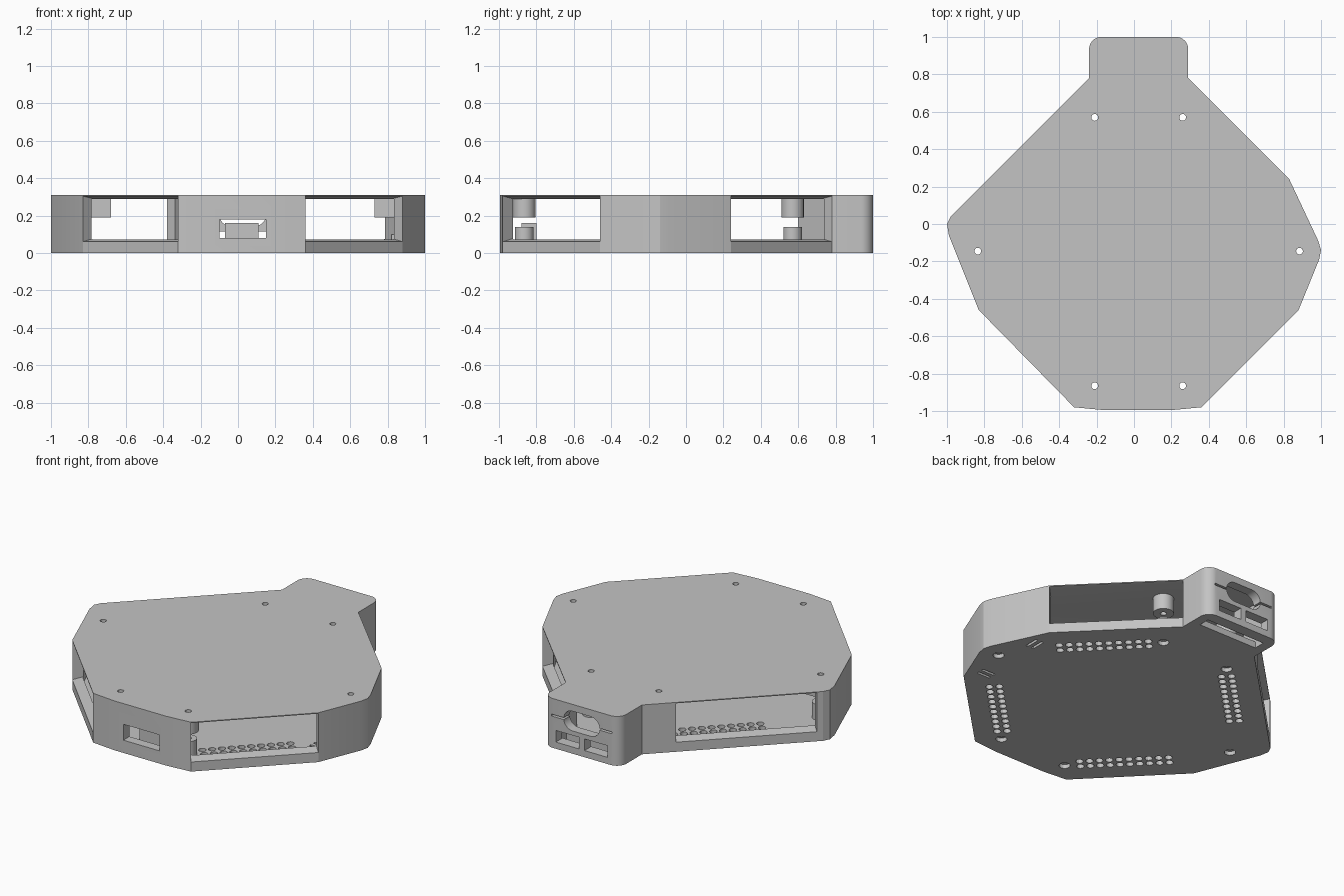
import bpy, bmesh, math
from mathutils import Vector

if "Cube" in bpy.data.objects:
    bpy.data.objects.remove(bpy.data.objects["Cube"])

grey = bpy.data.materials.new("light_grey")
grey.diffuse_color = (0.55, 0.55, 0.55, 1)
grey.use_nodes = True
grey.node_tree.nodes["Principled BSDF"].inputs["Base Color"].default_value = grey.diffuse_color
CX, CY = 0.025, -0.145          # centre of the hole pattern
H = 0.31


def add_prism(bm, poly, z0, z1):
    """Vertical prism from a counter-clockwise outline."""
    lo = [bm.verts.new((x, y, z0)) for x, y in poly]
    hi = [bm.verts.new((x, y, z1)) for x, y in poly]
    n = len(poly)
    bm.faces.new(lo[::-1])
    bm.faces.new(hi)
    for i in range(n):
        j = (i + 1) % n
        bm.faces.new((lo[i], lo[j], hi[j], hi[i]))


def add_box(bm, x0, x1, y0, y1, z0, z1):
    add_prism(bm, [(x0, y0), (x1, y0), (x1, y1), (x0, y1)], z0, z1)


def circle(x, y, r, n):
    return [(x + r * math.cos(2 * math.pi * i / n), y + r * math.sin(2 * math.pi * i / n)) for i in range(n)]


def finish(bm, name):
    bmesh.ops.recalc_face_normals(bm, faces=bm.faces)
    me = bpy.data.meshes.new(name)
    bm.to_mesh(me)
    bm.free()
    me.materials.append(grey)
    ob = bpy.data.objects.new(name, me)
    bpy.context.collection.objects.link(ob)
    return ob


def cut(ob, cutter):
    m = ob.modifiers.new("cut", 'BOOLEAN')
    m.operation, m.solver, m.object = 'DIFFERENCE', 'EXACT', cutter
    bpy.context.view_layer.objects.active = ob
    bpy.ops.object.modifier_apply(modifier=m.name)


def drop(ob):
    bpy.data.objects.remove(ob, do_unlink=True)


def inset(poly, d):
    """Mitred inward offset of a counter-clockwise outline."""
    out = []
    for i, p in enumerate(poly):
        p = Vector(p)
        a = (p - Vector(poly[i - 1])).normalized()
        b = (Vector(poly[(i + 1) % len(poly)]) - p).normalized()
        na, nb = Vector((-a.y, a.x)), Vector((-b.y, b.x))
        q = p + (na + nb) * (d / (1 + na.dot(nb)))
        out.append((q.x, q.y))
    return out


def arc(x, y, r, a0, a1, n=8):
    return [(x + r * math.cos(math.radians(a0 + (a1 - a0) * i / n)),
             y + r * math.sin(math.radians(a0 + (a1 - a0) * i / n))) for i in range(n + 1)]


# Outline of the case with the rear connector tab
R = 0.065
outline = [(-0.32, -0.98), (-0.16, -0.995), (0.2, -0.995), (0.36, -0.98), (0.88, -0.46),
           (0.99, -0.19), (1.0, -0.14), (0.985, -0.09), (0.83, 0.24), (0.29, 0.78)]
outline += arc(0.29 - R, 1 - R, R, 0, 90) + arc(-0.24 + R, 1 - R, R, 90, 180)
outline += [(-0.24, 0.78), (-0.98, 0.04), (-1.0, 0.0), (-0.99, -0.06), (-0.83, -0.46)]

bm = bmesh.new()
add_prism(bm, outline, 0, H)
shell = finish(bm, "case_shell")

bm = bmesh.new()
add_prism(bm, inset(outline, 0.06), 0.04, 0.288)
c = finish(bm, "cavity")
cut(shell, c)
drop(c)

# Diagonal side windows, with sloped sill and lintel
for p, q in [((0.36, -0.98), (0.88, -0.46)), ((0.83, 0.24), (0.29, 0.78)),
             ((-0.38, 0.64), (-0.955, 0.065)), ((-0.83, -0.46), (-0.32, -0.98))]:
    p, q = Vector(p), Vector(q)
    t = (q - p).normalized()
    n = Vector((t.y, -t.x))
    bm = bmesh.new()
    for d, z0, z1 in ((0.01, 0.058, 0.306), (-0.09, 0.08, 0.288)):
        for e in (p, q):
            for z in (z0, z1):
                bm.verts.new((*(e + n * d), z))
    bmesh.ops.convex_hull(bm, input=bm.verts)
    c = finish(bm, "window_cutter")
    cut(shell, c)
    drop(c)

# Screw holes, floor vents, slits, front slot and rear ports
screws = [(-0.21, 0.57), (0.26, 0.57), (0.885, -0.145), (-0.835, -0.145), (0.26, -0.865), (-0.21, -0.865)]
bm = bmesh.new()
for s in screws:
    add_prism(bm, circle(*s, 0.018, 16), -0.1, 0.4)
screw_cutter = finish(bm, "screw_cutter")

bm = bmesh.new()
for k in range(4):
    a = math.radians(45 + 90 * k)
    for row in (0.635, 0.692):
        for i in range(10):
            s = (i - 4.5) * 0.0565
            add_prism(bm, circle(CX + row * math.cos(a) - s * math.sin(a),
                                 CY + row * math.sin(a) + s * math.cos(a), 0.022, 12), -0.05, 0.1)
for i in (-0.02, 0.02):
    add_box(bm, 0.81 + i - 0.008, 0.81 + i + 0.008, 0.04, 0.13, -0.05, 0.1)
    add_box(bm, 0.76, 0.85, -0.35 + i - 0.008, -0.35 + i + 0.008, -0.05, 0.1)
add_box(bm, -0.10, 0.15, -1.1, -0.9, 0.08, 0.18)         # front slot
add_box(bm, -0.18, 0.23, 0.86, 0.93, -0.05, 0.05)        # slot under the tab
for x in (-0.155, 0.045):
    add_box(bm, x, x + 0.16, 0.936, 1.1, 0.042, 0.115)   # rear ports
openings = finish(bm, "opening_cutter")

bm = bmesh.new()                                         # rounded rear opening
r, zc = 0.062, 0.205
ring = arc(0.15 - r, zc, r, -90, 90, 12) + arc(-0.10 + r, zc, r, 90, 270, 12)
f = bm.faces.new([bm.verts.new((x, 0.9, z)) for x, z in ring])
ex = bmesh.ops.extrude_face_region(bm, geom=[f])
bmesh.ops.translate(bm, vec=(0, 0.2, 0), verts=[v for v in ex["geom"] if isinstance(v, bmesh.types.BMVert)])
rear = finish(bm, "rear_opening_cutter")

bm = bmesh.new()                                         # thin slit beside it
add_box(bm, -0.185, 0.235, 0.9, 1.1, 0.198, 0.21)
slit = finish(bm, "slit_cutter")

bm = bmesh.new()                                         # wide screw seats underneath
for s in screws:
    add_prism(bm, circle(*s, 0.032, 20), -0.05, 0.025)
seats = finish(bm, "seat_cutter")

for c in (screw_cutter, openings, rear, slit, seats):
    cut(shell, c)

# Screw posts hanging from the lid and standing on the floor
for i, (x, y) in enumerate(screws):
    bm = bmesh.new()
    if abs(x) > 0.5:
        s = math.copysign(1, x)
        a, b = sorted((x - s * 0.155, x + s * 0.07))
        add_box(bm, a, b, y - 0.06, y + 0.06, 0.19, 0.295)
    else:
        add_prism(bm, circle(x, y, 0.06, 24), 0.19, 0.295)
    up = finish(bm, f"upper_post_{i + 1}")
    bm = bmesh.new()
    add_prism(bm, circle(x, y, 0.05, 24), 0.03, 0.14)
    low = finish(bm, f"lower_post_{i + 1}")
    for ob in (up, low):
        cut(ob, screw_cutter)

# Block behind the front slot
bm = bmesh.new()
add_box(bm, -0.07, 0.11, -0.88, -0.80, 0.03, 0.16)
finish(bm, "connector_block")

for c in (screw_cutter, openings, rear, slit, seats):
    drop(c)

# Smooth only the rounded corners
for ob in bpy.context.scene.objects:
    ob.select_set(True)
    bpy.context.view_layer.objects.active = ob
bpy.ops.object.shade_smooth_by_angle(angle=math.radians(16))
